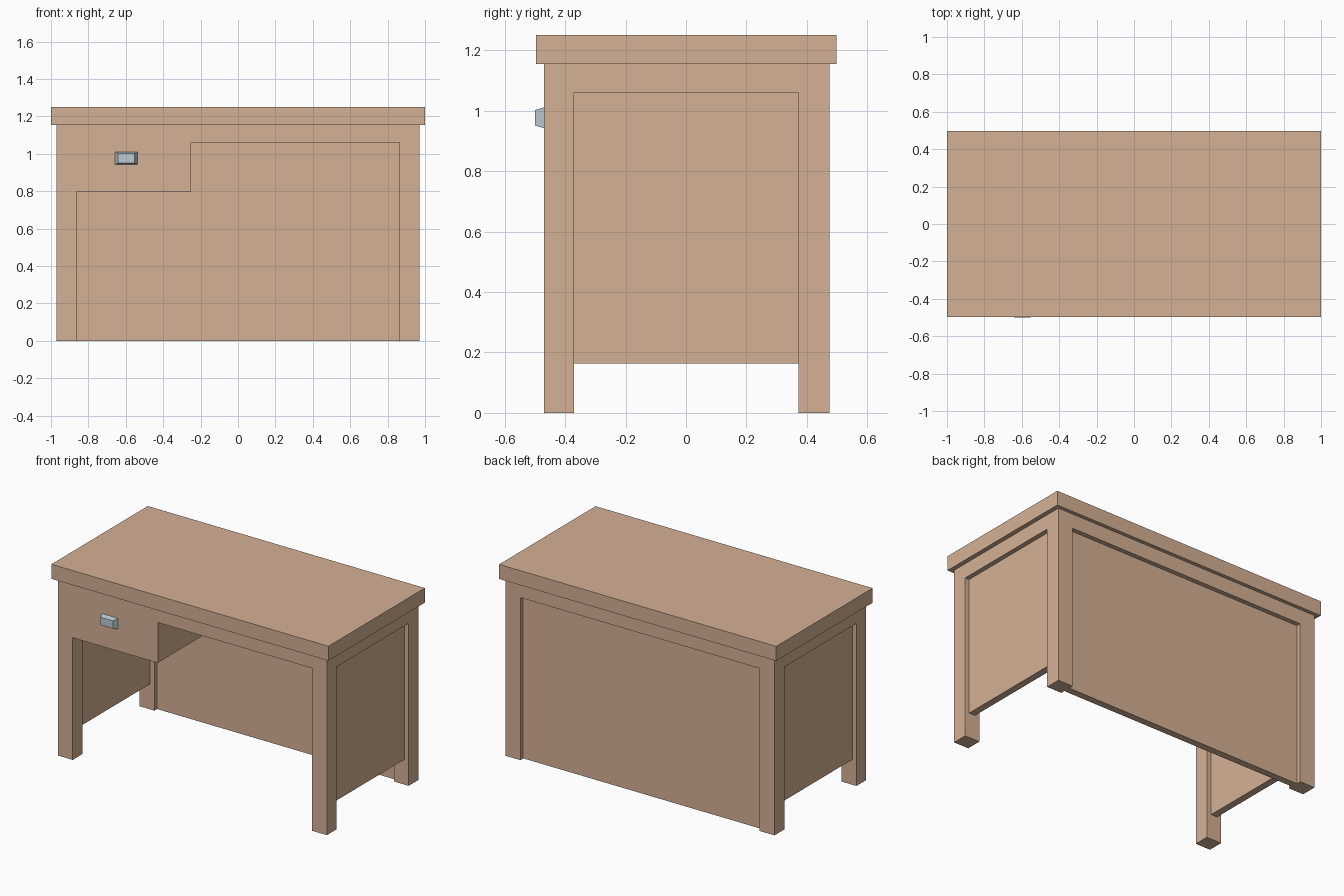
import bpy, bmesh

if "Cube" in bpy.data.objects:
    bpy.data.objects.remove(bpy.data.objects["Cube"])


def material(name, rgb):
    m = bpy.data.materials.new(name)
    m.diffuse_color = (*rgb, 1)
    m.use_nodes = True
    m.node_tree.nodes["Principled BSDF"].inputs["Base Color"].default_value = m.diffuse_color
    return m


wood = material("wood", (0.66, 0.44, 0.30))
metal = material("metal", (0.50, 0.59, 0.63))


def box(name, x, y, z, mat=wood, taper=None):
    """Box from (min, max) ranges; taper = (dx, dz) insets its front (-y) face."""
    bm = bmesh.new()
    bmesh.ops.create_cube(bm, size=1)
    for v in bm.verts:
        sx, sy, sz = (1 if c > 0 else -1 for c in v.co)
        v.co = [r[c > 0] for r, c in zip((x, y, z), v.co)]
        if taper and sy < 0:
            v.co.x -= sx * taper[0]
            v.co.z -= sz * taper[1]
    mesh = bpy.data.meshes.new(name)
    bm.to_mesh(mesh)
    bm.free()
    mesh.materials.append(mat)
    obj = bpy.data.objects.new(name, mesh)
    bpy.context.collection.objects.link(obj)
    return obj


# Main dimensions
OUT_X, IN_X = 0.971, 0.864
FRONT, FRONT_IN, BACK_IN, BACK = -0.47, -0.37, 0.372, 0.474
RAIL, TOP = 1.06, 1.155
RECESS, THICK = 0.03, 0.045

# Table top and the frame slab beneath it
box("table_top", (-1, 1), (-0.496, 0.498), (TOP, 1.25))
box("frame_slab", (-OUT_X, OUT_X), (FRONT, BACK), (RAIL, TOP))

# Legs and recessed side panels, left and right
for side, s in (("left", -1), ("right", 1)):
    leg_x = sorted((s * IN_X, s * OUT_X))
    box(f"front_leg_{side}", leg_x, (FRONT, FRONT_IN), (0, RAIL))
    box(f"back_leg_{side}", leg_x, (BACK_IN, BACK), (0, RAIL))
    panel_x = sorted((s * (OUT_X - RECESS), s * (OUT_X - RECESS - THICK)))
    box(f"side_panel_{side}", panel_x, (FRONT_IN, BACK_IN), (0.164, RAIL))

# Recessed back panel reaching the floor
back_y = (BACK - RECESS - THICK, BACK - RECESS)
box("back_panel", (-IN_X, IN_X), back_y, (0, RAIL))

# Drawer box hanging under the slab, with its tapered handle
box("drawer", (-IN_X, -0.25), (FRONT, back_y[0]), (0.797, RAIL))
box("drawer_handle", (-0.657, -0.537), (-0.5, FRONT), (0.942, 1.011),
    metal, taper=(0.016, 0.009))
